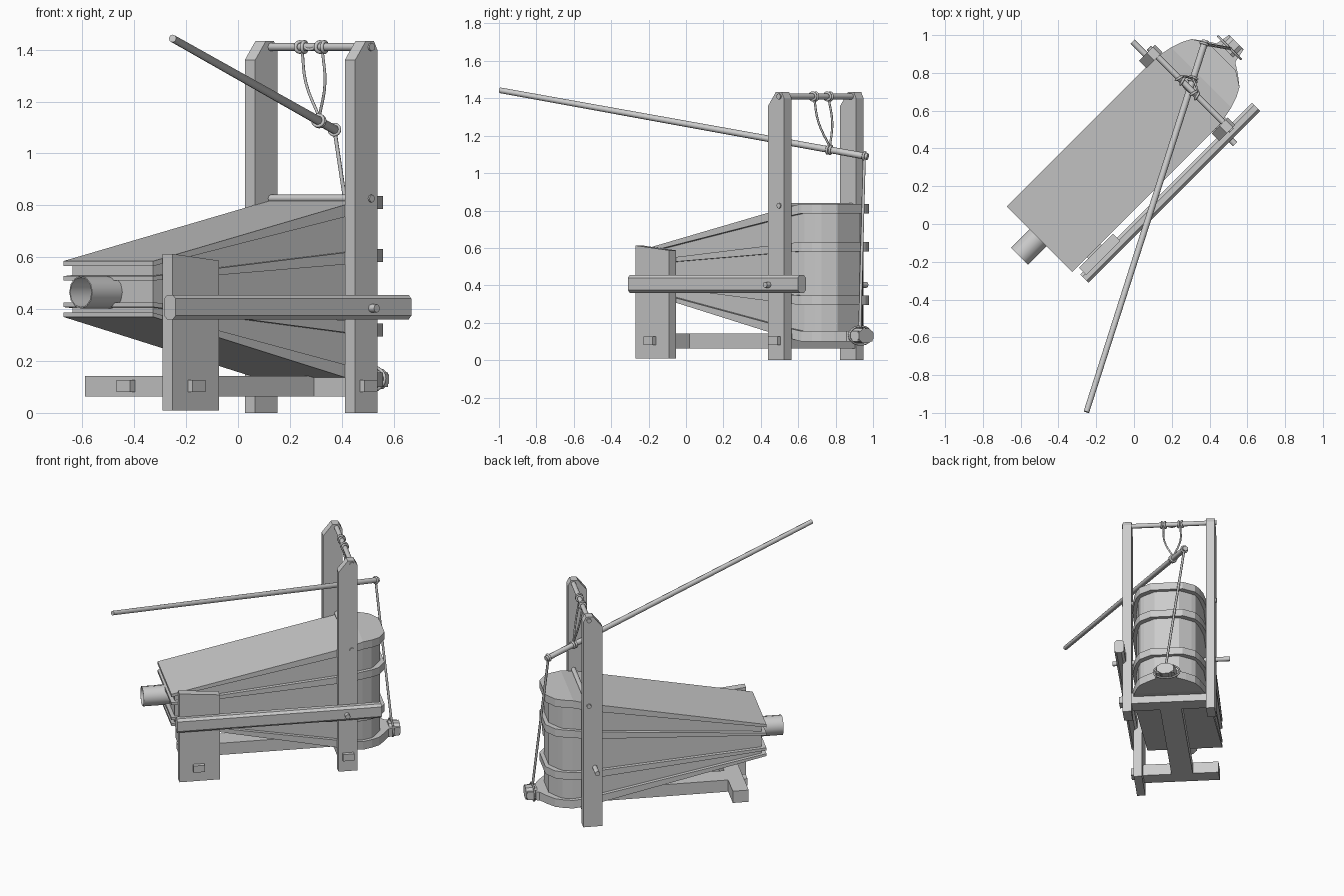
import bpy, bmesh, math
from mathutils import Vector

if "Cube" in bpy.data.objects:
    bpy.data.objects.remove(bpy.data.objects["Cube"])

# The bellows is built along u (nozzle to back), v (sideways), z, then turned 45 degrees.
S = math.sqrt(0.5)
VC = -0.297            # v of the bellows centre line


def P(u, v, z):
    return Vector(((u + v) * S, (u - v) * S, z))


def finish(name, bm):
    bmesh.ops.recalc_face_normals(bm, faces=bm.faces)
    me = bpy.data.meshes.new(name)
    bm.to_mesh(me)
    bm.free()
    ob = bpy.data.objects.new(name, me)
    bpy.context.collection.objects.link(ob)
    return ob


def loft(name, a, b):
    """Closed solid between two matching loops of points."""
    bm = bmesh.new()
    va, vb = [bm.verts.new(p) for p in a], [bm.verts.new(p) for p in b]
    n = len(a)
    for i in range(n):
        j = (i + 1) % n
        bm.faces.new((va[i], va[j], vb[j], vb[i]))
    bm.faces.new(va)
    bm.faces.new(vb[::-1])
    return finish(name, bm)


def box(name, u0, u1, v0, v1, z0, z1):
    c = [(u0, v0), (u1, v0), (u1, v1), (u0, v1)]
    return loft(name, [P(u, v, z0) for u, v in c], [P(u, v, z1) for u, v in c])


def rod(name, a, b, r0, r1=None, sides=8):
    r1 = r1 or r0
    q = (b - a).to_track_quat('Z', 'Y')
    ring = [Vector((math.cos(t), math.sin(t), 0)) for t in
            [2 * math.pi * i / sides for i in range(sides)]]
    ob = loft(name, [a + q @ (d * r0) for d in ring], [b + q @ (d * r1) for d in ring])
    for f in ob.data.polygons:
        f.use_smooth = len(f.vertices) == 4
    ob.data.set_sharp_from_angle(angle=math.radians(50))
    return ob


def rope(name, pts, r=0.006, closed=False):
    cu = bpy.data.curves.new(name, 'CURVE')
    cu.dimensions = '3D'
    cu.bevel_depth = r
    cu.bevel_resolution = 1
    cu.resolution_u = 4
    cu.use_fill_caps = True
    sp = cu.splines.new('BEZIER')
    sp.bezier_points.add(len(pts) - 1)
    for bp, p in zip(sp.bezier_points, pts):
        bp.co = p
        bp.handle_left_type = bp.handle_right_type = 'AUTO'
    sp.use_cyclic_u = closed
    ob = bpy.data.objects.new(name, cu)
    bpy.context.collection.objects.link(ob)


def wrap(name, c, axis, r, thick=0.007):
    """Ring of rope around a rod."""
    q = axis.to_track_quat('Z', 'Y')
    rope(name, [c + q @ Vector((r * math.cos(t), r * math.sin(t), 0))
                for t in [i * math.pi / 3 for i in range(6)]], thick, True)


# Bellows: boards that fan out from the nozzle end
U0, UB = -0.41, 0.80
HALF = [(U0, .245), (.70, .245), (.80, .225), (.86, .205), (.907, .18), (.955, .105)]
TONGUE = HALF[:-1] + [(.95, .125), (.985, .07), (1.06, .055)]


def zfan(u, zf, zb):
    return zf + (zb - zf) * min(1, (u - U0) / (UB - U0))


def fan(name, half, front, back, inset=0.0):
    loop = [(u, d) for u, d in half] + [(u, -d) for u, d in reversed(half)]

    def pts(k):
        out = []
        for u, d in loop:
            uu = u + inset if u == U0 else (u - inset if u > .9 else u)
            out.append(P(uu, VC + d - math.copysign(inset, d), zfan(u, front[k], back[k])))
        return out
    lo, hi = pts(0), pts(1)
    bm = bmesh.new()
    n, h = len(lo), len(half)
    a, b = [bm.verts.new(p) for p in lo], [bm.verts.new(p) for p in hi]
    for i in range(n):
        j = (i + 1) % n
        bm.faces.new((a[i], a[j], b[j], b[i]))
    for r in (a, b):                     # caps bend where the back turns level
        for i in range(h - 1):
            bm.faces.new((r[i], r[i + 1], r[n - 2 - i], r[n - 1 - i]))
    return finish(name, bm)


fan("top_board", HALF, (.566, .585), (.785, .836))
fan("upper_rib", HALF, (.510, .527), (.582, .632))
fan("lower_rib", HALF, (.408, .426), (.295, .345))
fan("bottom_board", TONGUE, (.370, .386), (.100, .155))
fan("leather_body", HALF, (.378, .575), (.13, .81), .025)

# Nozzle: open tube
nozzle = rod("nozzle", P(-.549, -.308, .465), P(-.37, -.308, .465), .063, sides=12)
bm = bmesh.new()
bm.from_mesh(nozzle.data)
bmesh.ops.delete(bm, geom=[f for f in bm.faces if len(f.verts) > 4], context='FACES_ONLY')
bm.to_mesh(nozzle.data)
bm.free()
mod = nozzle.modifiers.new("wall", 'SOLIDIFY')
mod.thickness = .005

# Tall posts with chamfered tops
for name, v0, v1 in (("right_post", -.048, .009), ("left_post", -.593, -.536)):
    prof = [(.63, 0), (.75, 0), (.75, 1.40), (.732, 1.433), (.688, 1.433), (.63, 1.36)]
    loft(name, [P(u, v0, z) for u, z in prof], [P(u, v1, z) for u, z in prof])

# Short front post with sloping top
prof = [(-.37, .01), (-.116, .01), (-.116, .587), (-.37, .613)]
loft("front_post", [P(u, -.042, z) for u, z in prof], [P(u, .012, z) for u, z in prof])

# Side rail with bevelled long edges
sec = [(-.012, .375), (.004, .36), (.035, .36), (.05, .375),
       (.05, .44), (.035, .455), (.004, .455), (-.012, .44)]
loft("side_rail", [P(-.39, v, z) for v, z in sec], [P(.895, v, z) for v, z in sec])

# Base frame and its through tenons
box("front_cross_beam", -.30, -.20, -.535, -.04, .063, .143)
box("back_cross_beam", .64, .74, -.54, -.045, .063, .143)
box("long_beam", -.20, .64, VC - .07, VC + .07, .063, .143)
box("front_tenon", -.285, -.215, -.05, .038, .08, .126)
box("back_tenon", .655, .725, -.05, .034, .08, .126)
box("long_beam_tenon", -.328, -.29, VC - .036, VC + .036, .08, .126)

# Cross rods between the posts
rod("top_rod", P(.715, -.602, 1.41), P(.715, .016, 1.41), .016)
rod("middle_rod", P(.715, -.604, .826), P(.715, .016, .826), .015)
rod("pivot_rod", P(.677, -.687, .403), P(.677, .08, .403), .016)

# Lever
A, B = Vector((-.252, -.995, 1.443)), Vector((.378, .972, 1.088))
axis = (B - A).normalized()
rod("lever", A, B, .015, .018)
wrap("lever_end_wrap", B - axis * .02, axis, .02)

# Loop hanging the lever from the top rod
hang = A + (B - A) * .897
raxis = P(0, 1, 0)
for i, v in enumerate((-.365, -.255)):
    top = P(.715, v, 1.395)
    mid = top.lerp(hang, .45) + P(0, (-1 if i == 0 else 1) * .022, 0)
    rope("hanging_rope", [top, mid, hang + Vector((0, 0, .015))])
    for k in (-1, 1):
        wrap("rod_wrap", P(.715, v + .012 * k, 1.41), raxis + P(.25 * k, 0, 0), .02)
rope("rod_strand", [P(.712, -.365, 1.425), P(.70, -.31, 1.40), P(.712, -.255, 1.425)])
for k in (-.012, .004):
    wrap("lever_wrap", hang + axis * k, axis, .021)

# Knob on the bottom board tongue, with the pull rope
ks = [(.06 * math.cos(t), .042 * math.sin(t)) for t in
      [(i + .5) * math.pi / 4 for i in range(8)]]
loft("tongue_knob", [P(.995, VC + a, .13 + b) for a, b in ks],
     [P(1.065, VC + a, .13 + b) for a, b in ks])
rope("knob_loop", [P(1.017, VC - .005 + .085 * math.cos(t), .132 + .048 * math.sin(t))
                   for t in [i * math.pi / 4 for i in range(8)]], .006, True)
rope("pull_rope", [B - axis * .02, P(1.017, VC, .175)], .008)
